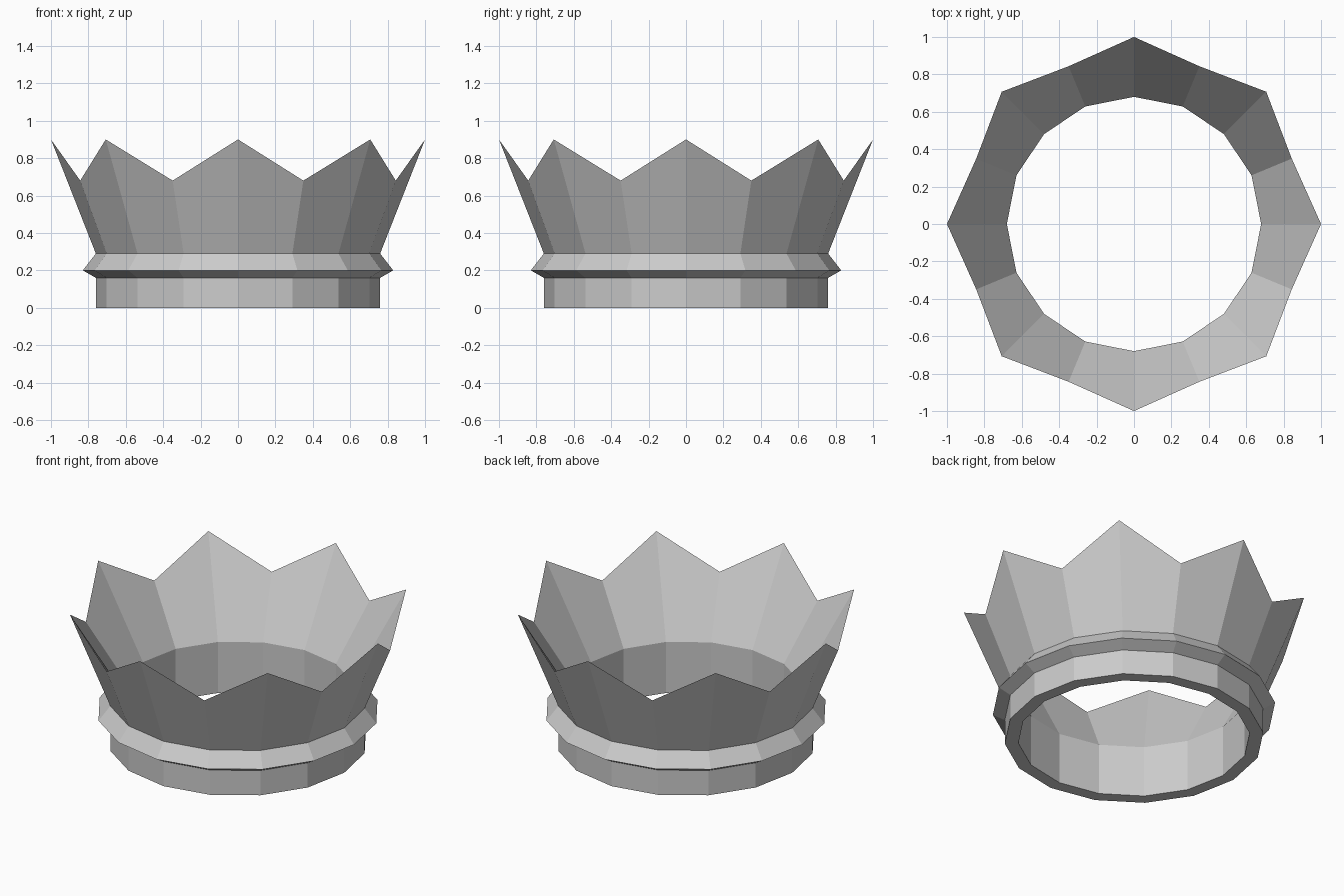
import bpy, bmesh
from math import cos, sin, tau

if "Cube" in bpy.data.objects:
    bpy.data.objects.remove(bpy.data.objects["Cube"])

SIDES = 16
# Wall profile (radius, z): inner shoulder, down to the base, out and up over the band
PROFILE = [(0.68, 0.33), (0.68, 0.0), (0.76, 0.0),
           (0.76, 0.16), (0.83, 0.20), (0.76, 0.29)]
TIP, VALLEY = (1.0, 0.90), (0.913, 0.68)


def ring_point(bm, i, rz):
    a = tau * i / SIDES
    return bm.verts.new((rz[0] * cos(a), rz[0] * sin(a), rz[1]))


# Crown: each column closes at a knife edge that alternates tip and valley
bm = bmesh.new()
columns = []
for i in range(SIDES):
    rim = VALLEY if i % 2 else TIP
    columns.append([ring_point(bm, i, p) for p in PROFILE + [rim]])

for i in range(SIDES):
    a, b = columns[i], columns[(i + 1) % SIDES]
    for j in range(len(a)):
        k = (j + 1) % len(a)
        bm.faces.new((a[j], b[j], b[k], a[k]))

bmesh.ops.recalc_face_normals(bm, faces=bm.faces)
mesh = bpy.data.meshes.new("crown")
bm.to_mesh(mesh)
bm.free()
bpy.context.collection.objects.link(bpy.data.objects.new("crown", mesh))
